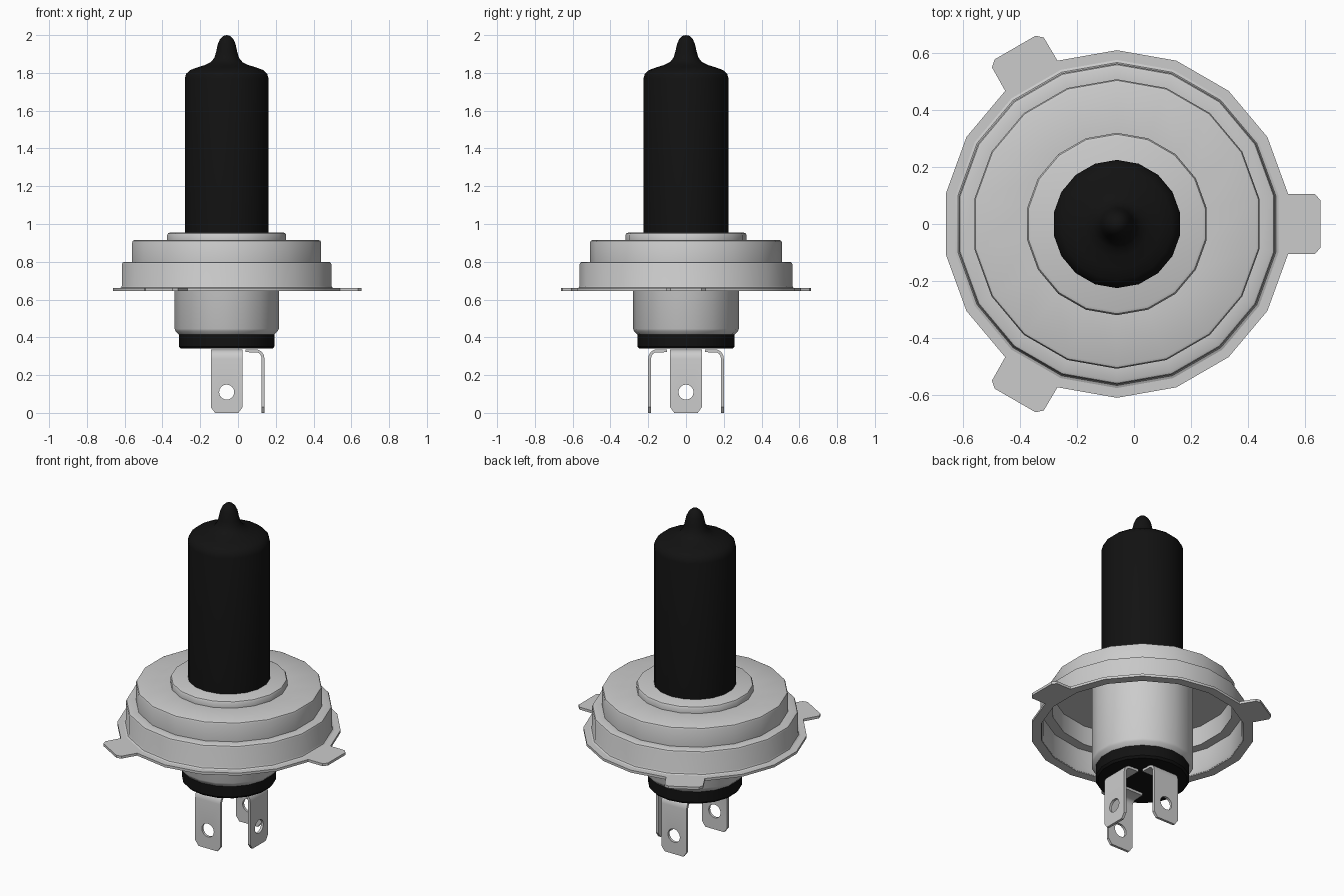
import bpy, bmesh
from math import cos, sin, radians, pi
from mathutils import Matrix, Vector

if "Cube" in bpy.data.objects:
    bpy.data.objects.remove(bpy.data.objects["Cube"])

CX = -0.06          # x of the lamp axis
SIDES = 18

black = bpy.data.materials.new("black")
black.diffuse_color = (0.006, 0.006, 0.006, 1)
black.use_nodes = True
black.node_tree.nodes["Principled BSDF"].inputs["Base Color"].default_value = black.diffuse_color


def finish(name, bm, mat=None, thickness=0):
    bmesh.ops.recalc_face_normals(bm, faces=bm.faces)
    me = bpy.data.meshes.new(name)
    bm.to_mesh(me)
    bm.free()
    ob = bpy.data.objects.new(name, me)
    bpy.context.collection.objects.link(ob)
    if mat:
        me.materials.append(mat)
    bpy.ops.object.select_all(action='DESELECT')
    ob.select_set(True)
    bpy.context.view_layer.objects.active = ob
    if thickness:
        mod = ob.modifiers.new("thickness", 'SOLIDIFY')
        mod.thickness = thickness
        mod.offset = 0
        bpy.ops.object.modifier_apply(modifier=mod.name)
    bpy.ops.object.shade_smooth_by_angle(angle=radians(32))
    return ob


def lathe(name, profile, mat=None):
    """Turn an (r, z) profile around the lamp axis."""
    bm = bmesh.new()
    rings = []
    for i in range(SIDES):
        a = radians(10) + 2 * pi * i / SIDES
        rings.append([bm.verts.new((CX + r * cos(a), r * sin(a), z)) for r, z in profile])
    for i in range(SIDES):
        p, q = rings[i], rings[(i + 1) % SIDES]
        for j in range(len(profile) - 1):
            bm.faces.new((p[j], q[j], q[j + 1], p[j + 1]))
    bmesh.ops.remove_doubles(bm, verts=bm.verts, dist=1e-5)
    return finish(name, bm, mat)


def loop_edges(bm, points):
    vs = [bm.verts.new(p) for p in points]
    return vs, [bm.edges.new((vs[i - 1], vs[i])) for i in range(len(vs))]


def fill_with_hole(bm, outer, inner):
    vs, e1 = loop_edges(bm, outer)
    _, e2 = loop_edges(bm, inner)
    bmesh.ops.triangle_fill(bm, edges=e1 + e2, use_beauty=True, use_dissolve=False)
    return vs


# Glass bulb with pinched tip
lathe("bulb", [(0, 0.94), (0.225, 0.94), (0.225, 1.77), (0.218, 1.795), (0.196, 1.815),
               (0.155, 1.83), (0.115, 1.842), (0.085, 1.857), (0.066, 1.88), (0.057, 1.91),
               (0.047, 1.955), (0.035, 1.98), (0.018, 1.996), (0, 2.0)], black)

# Stepped metal cap, hollow below
lathe("stepped_cap", [(0, 0.955), (0.305, 0.955), (0.315, 0.951), (0.32, 0.942), (0.32, 0.915),
                      (0.495, 0.915), (0.504, 0.911), (0.508, 0.902), (0.508, 0.80),
                      (0.55, 0.80), (0.559, 0.796), (0.563, 0.787), (0.563, 0.673),
                      (0.567, 0.664), (0.578, 0.659), (0.578, 0.645), (0.556, 0.65),
                      (0.548, 0.668), (0.548, 0.785), (0.493, 0.785), (0.493, 0.90), (0, 0.90)])

# Lower sleeve and insulating plug
lathe("sleeve", [(0, 0.91), (0.28, 0.91), (0.28, 0.445), (0.275, 0.433), (0.257, 0.415), (0, 0.415)])
lathe("plug", [(0, 0.42), (0.257, 0.42), (0.257, 0.352), (0.247, 0.34), (0, 0.34)], black)

# Flange with three locating tabs
outer, inner = [], []
tab = [(0.695, 0.105, -1), (0.715, 0.083, -1), (0.715, 0.083, 1), (0.695, 0.105, 1)]
for i in range(SIDES):
    a = radians(-10) + 2 * pi * i / SIDES
    c, s = cos(a), sin(a)
    outer.append((CX + 0.61 * c, 0.61 * s, 0.6525))
    inner.append((CX + 0.557 * c, 0.557 * s, 0.6525))
    if i % 6 == 0:
        turn = Matrix.Rotation(a + radians(10), 3, 'Z')
        for r, w, side in tab:
            p = turn @ Vector((r, w * side, 0))
            outer.append((CX + p.x, p.y, 0.6525))
bm = bmesh.new()
fill_with_hole(bm, outer, inner)
finish("flange", bm, thickness=0.015)


# Bent terminal blades with a hole
def blade(name, angle):
    bm = bmesh.new()
    R, W = 0.193, 0.084
    outline = [(-W, 0.285), (-W, 0.03), (-W + 0.022, 0), (W - 0.022, 0), (W, 0.03), (W, 0.285)]
    hole = [(0.04 * cos(2 * pi * i / 16), 0.11 + 0.04 * sin(2 * pi * i / 16)) for i in range(16)]
    vs = fill_with_hole(bm, [(R, u, z) for u, z in outline], [(R, u, z) for u, z in hole])
    a, b = vs[0], vs[-1]
    for r, z in [(0.19, 0.303), (0.181, 0.318), (0.165, 0.327), (0.1, 0.329)]:
        c, d = bm.verts.new((r, -W, z)), bm.verts.new((r, W, z))
        bm.faces.new((a, b, d, c))
        a, b = c, d
    bm.transform(Matrix.Translation((CX, 0, 0)) @ Matrix.Rotation(radians(angle), 4, 'Z'))
    finish(name, bm, thickness=0.015)


for name, angle in (("right_blade", 0), ("back_blade", 90), ("front_blade", -90)):
    blade(name, angle)
